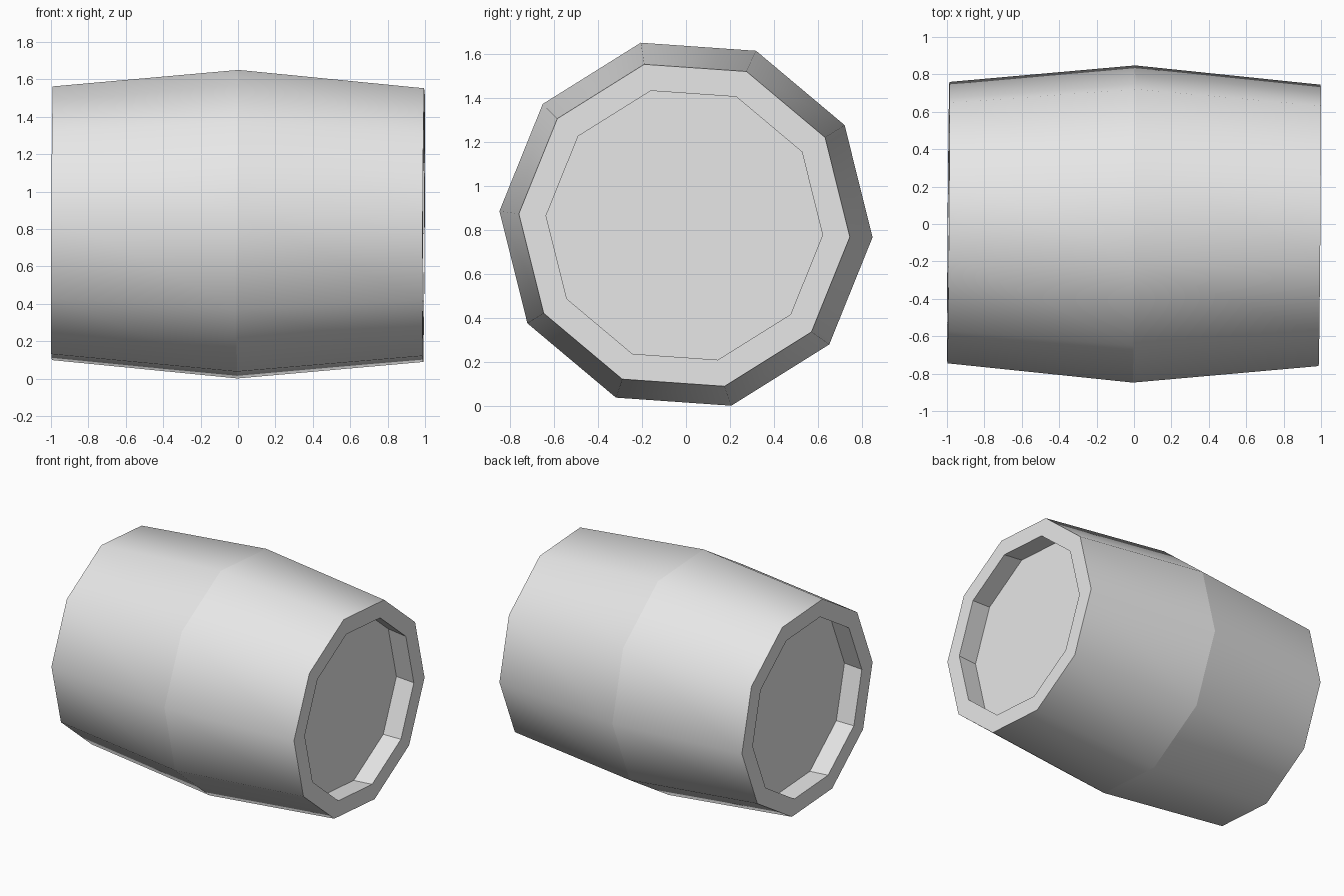
import bpy, bmesh
from math import cos, sin, radians, tau
from mathutils import Matrix

SIDES = 10
START = radians(-4)
HALF = 0.993

cube = bpy.data.objects.get("Cube")
if cube:
    bpy.data.objects.remove(cube, do_unlink=True)

grey = bpy.data.materials.new("plain_grey")
grey.use_nodes = True
colour = (0.8, 0.8, 0.8, 1)
grey.diffuse_color = colour
grey.node_tree.nodes["Principled BSDF"].inputs["Base Color"].default_value = colour

# The barrel lies along x with a very slight tilt
placement = (Matrix.Translation((0, 0, 0.826))
             @ Matrix.Rotation(-0.0075, 4, 'Z')
             @ Matrix.Rotation(0.005, 4, 'Y'))


def ring(bm, x, r):
    """Ten-sided ring of vertices around the x axis."""
    angles = [START + tau * i / SIDES for i in range(SIDES)]
    return [bm.verts.new((x, r * cos(a), r * sin(a))) for a in angles]


def bridge(bm, a, b, smooth):
    for i in range(SIDES):
        j = (i + 1) % SIDES
        bm.faces.new((a[i], a[j], b[j], b[i])).smooth = smooth


def finish(bm, name):
    bmesh.ops.recalc_face_normals(bm, faces=bm.faces[:])
    bm.transform(placement)
    mesh = bpy.data.meshes.new(name)
    bm.to_mesh(mesh)
    bm.free()
    mesh.materials.append(grey)
    obj = bpy.data.objects.new(name, mesh)
    bpy.context.collection.objects.link(obj)
    return obj


# Thick bulging shell: outer wall, rims and inner wall as one closed loop
bm = bmesh.new()
profile = [(-HALF, 0.754), (0, 0.85), (HALF, 0.754),
           (HALF, 0.63), (0, 0.73), (-HALF, 0.63)]
rings = [ring(bm, x, r) for x, r in profile]
for k in range(len(rings)):
    bridge(bm, rings[k], rings[(k + 1) % len(rings)], k < 2)

# Keep the rims and the middle ridge crisp
for k in range(3):
    for i in range(SIDES):
        edge = bm.edges.get((rings[k][i], rings[k][(i + 1) % SIDES]))
        edge.smooth = False
finish(bm, "barrel_shell")

# Recessed flat heads closing both ends
for side, name in ((1, "left_head"), (-1, "right_head")):
    bm = bmesh.new()
    outer = ring(bm, side * 0.84, 0.645)
    inner = ring(bm, side * 0.80, 0.649)
    bridge(bm, outer, inner, False)
    bm.faces.new(outer)
    bm.faces.new(inner)
    finish(bm, name)
